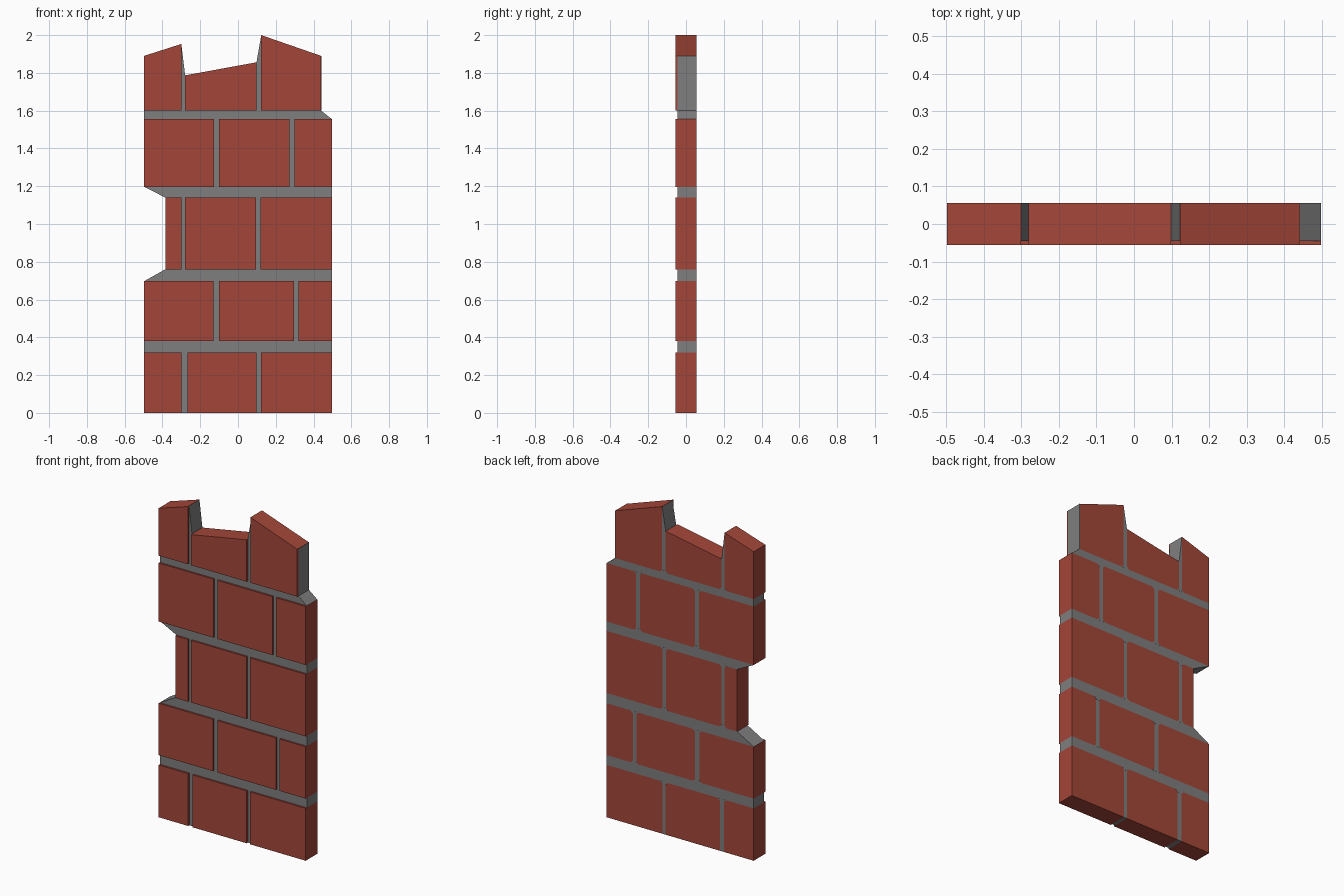
import bpy, bmesh

if "Cube" in bpy.data.objects:
    bpy.data.objects.remove(bpy.data.objects["Cube"])

FRONT, RECESS, BACK = -0.056, -0.045, 0.056
L, R = -0.4975, 0.4975


def material(name, rgb):
    m = bpy.data.materials.new(name)
    m.diffuse_color = (*rgb, 1)
    m.use_nodes = True
    m.node_tree.nodes["Principled BSDF"].inputs["Base Color"].default_value = m.diffuse_color
    return m


BRICK = material("brick red", (0.37, 0.061, 0.040))
MORTAR = material("mortar grey", (0.21, 0.21, 0.21))


def prism(name, profile, y0, y1, mat):
    """Extrude an x-z outline from y0 to y1."""
    bm = bmesh.new()
    face = bm.faces.new([bm.verts.new((x, y0, z)) for x, z in profile])
    ext = bmesh.ops.extrude_face_region(bm, geom=[face])["geom"]
    for v in ext:
        if isinstance(v, bmesh.types.BMVert):
            v.co.y = y1
    bmesh.ops.recalc_face_normals(bm, faces=bm.faces)
    mesh = bpy.data.meshes.new(name)
    bm.to_mesh(mesh)
    bm.free()
    mesh.materials.append(mat)
    ob = bpy.data.objects.new(name, mesh)
    bpy.context.collection.objects.link(ob)
    return ob


def gusset(x0, x1, z, d):
    """Widened mortar where an upright joint meets a bed joint, on the back."""
    c = 0.014
    prism("joint_corner", [(x0 - c, z), (x1 + c, z), (x1, z + d * c), (x0, z + d * c)],
          BACK - 0.002, BACK + 0.0005, MORTAR)


# Courses: bottom, top, left, right, upright joints
courses = [
    (0.0, 0.32, L, R, [(-0.298, -0.268), (0.098, 0.121)]),
    (0.38, 0.697, L, R, [(-0.13, -0.10), (0.297, 0.321)]),
    (0.76, 1.14, -0.385, R, [(-0.30, -0.28), (0.096, 0.12)]),
    (1.197, 1.555, L, R, [(-0.128, -0.10), (0.272, 0.298)]),
    (1.60, None, L, 0.44, [(-0.30, -0.28), (0.098, 0.123)]),
]
# Broken top edge: left and right height of each top brick
broken = [(1.89, 1.953), (1.787, 1.856), (2.0, 1.89)]

for i, (z0, z1, xl, xr, joints) in enumerate(courses):
    edges = [xl] + [x for j in joints for x in j] + [xr]
    tops = broken if z1 is None else [(z1, z1)] * 3
    for k in range(3):
        a, b = edges[2 * k], edges[2 * k + 1]
        prism(f"brick_{i + 1}_{k + 1}", [(a, z0), (b, z0), (b, tops[k][1]), (a, tops[k][0])],
              FRONT, BACK, BRICK)
    for k, (a, b) in enumerate(joints):
        prism(f"upright_joint_{i + 1}_{k + 1}",
              [(a, z0), (b, z0), (b, tops[k + 1][0]), (a, tops[k][1])], RECESS, BACK, MORTAR)
        if i > 0:
            gusset(a, b, z0, 1)
        if z1 is not None:
            gusset(a, b, z1, -1)

# Bed joints, sloping at the ends where neighbouring courses differ in width
for i, (lo, hi) in enumerate(zip(courses, courses[1:])):
    prism(f"bed_joint_{i + 1}", [(lo[2], lo[1]), (lo[3], lo[1]), (hi[3], hi[0]), (hi[2], hi[0])],
          RECESS, BACK, MORTAR)

# Mortar skin on the exposed end of the top right brick
prism("end_mortar", [(0.439, 1.60), (0.4415, 1.60), (0.4415, 1.889), (0.439, 1.889)],
      RECESS, BACK, MORTAR)
